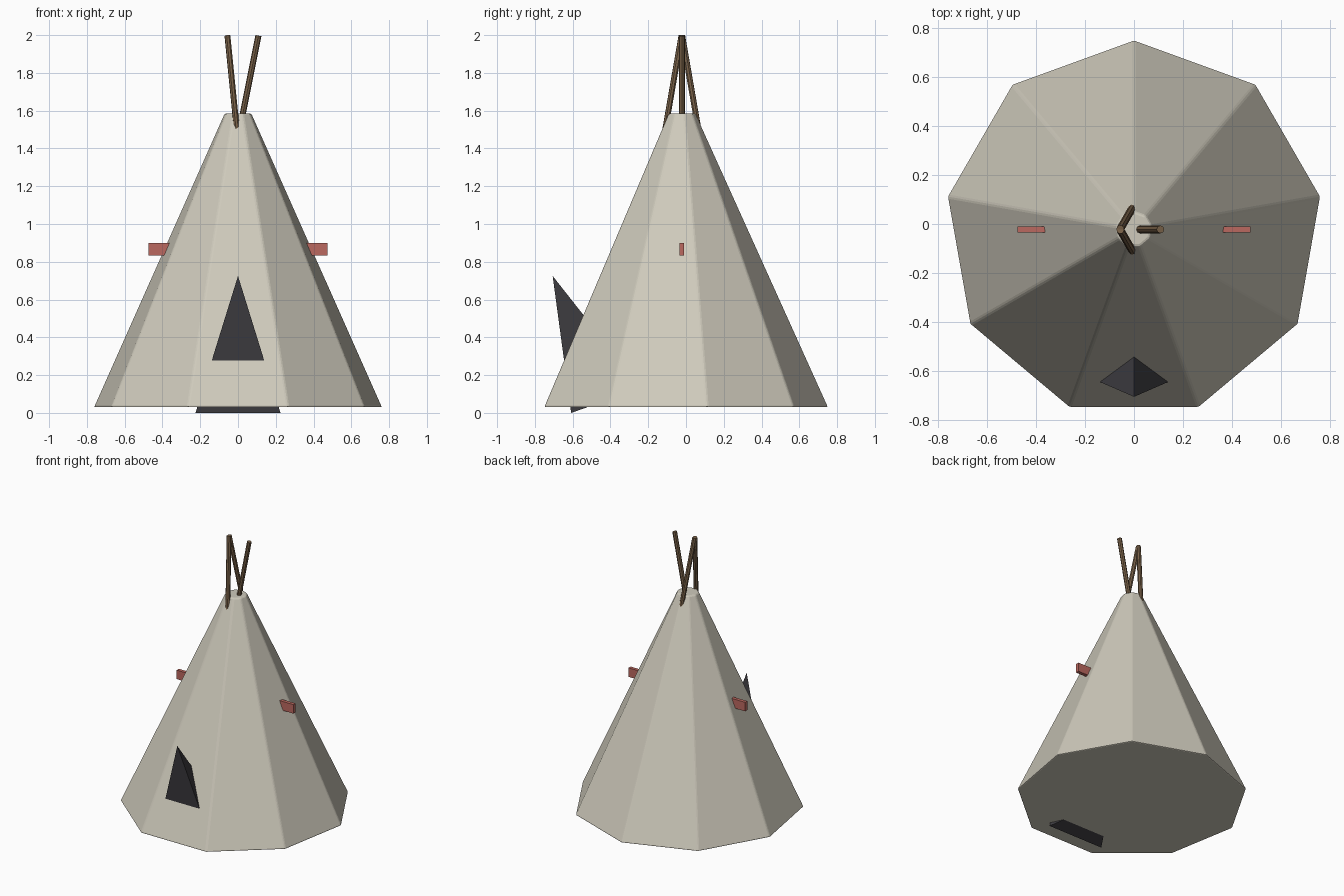
import bpy
import bmesh
import math
from mathutils import Vector

if "Cube" in bpy.data.objects:
    bpy.data.objects.remove(bpy.data.objects["Cube"])

MID_Y = -0.022  # the tent axis


def material(name, colour):
    mat = bpy.data.materials.new(name)
    mat.use_nodes = True
    mat.diffuse_color = (*colour, 1)
    mat.node_tree.nodes["Principled BSDF"].inputs["Base Color"].default_value = (*colour, 1)
    return mat


canvas = material("canvas", (0.62, 0.59, 0.50))
wood = material("pole wood", (0.19, 0.12, 0.065))
red = material("peg red", (0.50, 0.14, 0.115))
dark = material("door dark", (0.05, 0.048, 0.055))


def add_object(name, bm, mat, bevel=0):
    bmesh.ops.recalc_face_normals(bm, faces=bm.faces)
    mesh = bpy.data.meshes.new(name)
    bm.to_mesh(mesh)
    bm.free()
    mesh.materials.append(mat)
    obj = bpy.data.objects.new(name, mesh)
    bpy.context.collection.objects.link(obj)
    if bevel:
        mod = obj.modifiers.new("Bevel", 'BEVEL')
        mod.width = bevel
        mod.segments = 2
        mod.limit_method = 'ANGLE'
        mod.angle_limit = math.radians(20)
    return obj


# Nine-sided canvas cover with one corner at the back
def ring(bm, radius, z):
    return [bm.verts.new((radius * math.sin(math.tau * i / 9),
                          MID_Y + radius * math.cos(math.tau * i / 9), z))
            for i in range(9)]


bm = bmesh.new()
low, high = ring(bm, 0.775, 0.03), ring(bm, 0.073, 1.585)
bm.faces.new(low)
bm.faces.new(high)
for i in range(9):
    j = (i + 1) % 9
    bm.faces.new((low[i], low[j], high[j], high[i]))
add_object("tent_cover", bm, canvas, 0.009)

# Three leaning poles that cross the smoke hole
TILT = 0.2
tops = {"left_pole": (0.108, MID_Y, 0),
        "front_pole": (-0.056, MID_Y - 0.002, 120),
        "back_pole": (-0.056, MID_Y + 0.002, 240)}
for name, (x, y, turn) in tops.items():
    angle = math.radians(turn)
    lean = Vector((TILT * math.cos(angle), TILT * math.sin(angle), 1)).normalized()
    length = 0.7
    centre = Vector((x, y, 1.997)) - lean * length / 2
    bm = bmesh.new()
    bmesh.ops.create_cone(bm, cap_ends=True, segments=8, radius1=0.016,
                          radius2=0.016, depth=length)
    pole = add_object(name, bm, wood)
    pole.rotation_euler = lean.to_track_quat('Z', 'Y').to_euler()
    pole.location = centre

# Pegs on both sides
for name, side in (("left_peg", 1), ("right_peg", -1)):
    bm = bmesh.new()
    bmesh.ops.create_cube(bm, size=1)
    bmesh.ops.scale(bm, vec=(0.155, 0.025, 0.066), verts=bm.verts)
    bmesh.ops.translate(bm, vec=(side * 0.3975, MID_Y, 0.867), verts=bm.verts)
    add_object(name, bm, red)

# Pointed door hood, sunk into the front of the cover
bm = bmesh.new()
peak = bm.verts.new((0, -0.706, 0.725))
right = bm.verts.new((-0.225, -0.608, 0))
left = bm.verts.new((0.225, -0.608, 0))
rear = bm.verts.new((0, -0.237, 0.13))
for face in ((peak, right, left), (peak, left, rear), (peak, rear, right), (right, rear, left)):
    bm.faces.new(face)
add_object("door_hood", bm, dark)
